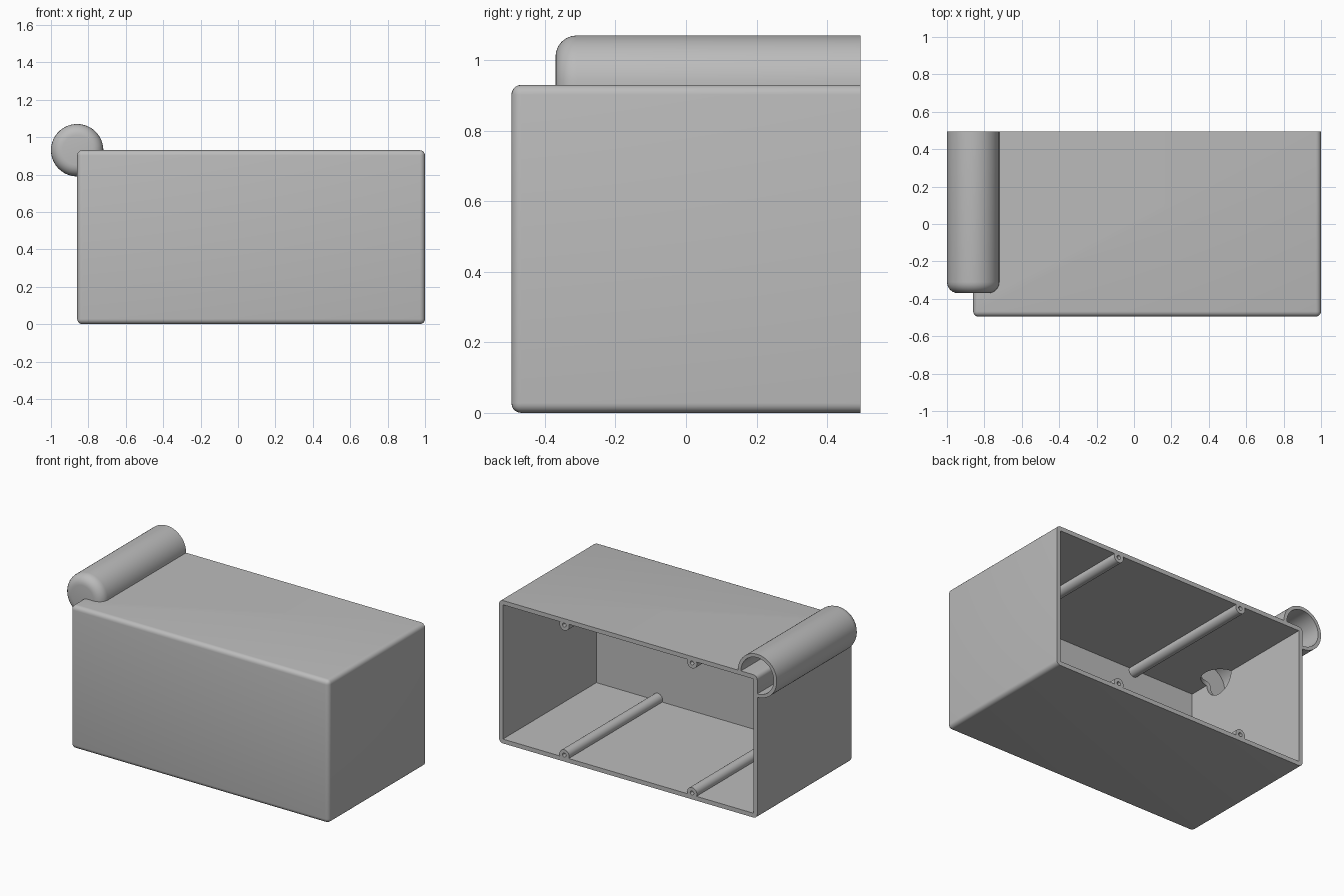
import bpy, bmesh, math
from mathutils import Vector

BACK, FRONT = 0.495, -0.495
LEFT, RIGHT, TOP = -0.86, 1.0, 0.93
WALL = 0.028

cube = bpy.data.objects.get("Cube")
if cube:
    bpy.data.objects.remove(cube)

grey = bpy.data.materials.new("matte grey")
grey.use_nodes = True
colour = (0.5, 0.5, 0.5, 1)
grey.diffuse_color = colour
grey.node_tree.nodes["Principled BSDF"].inputs["Base Color"].default_value = colour


def finish(name, bm):
    bmesh.ops.recalc_face_normals(bm, faces=bm.faces)
    mesh = bpy.data.meshes.new(name)
    bm.to_mesh(mesh)
    bm.free()
    mesh.materials.append(grey)
    obj = bpy.data.objects.new(name, mesh)
    bpy.context.collection.objects.link(obj)
    return obj


def block(name, low, high, bevel=0):
    """Box between two corners; bevels every edge not on the back plane."""
    bm = bmesh.new()
    bmesh.ops.create_cube(bm, size=1)
    low, high = Vector(low), Vector(high)
    for v in bm.verts:
        v.co = (low + high) / 2 + v.co * (high - low)
    if bevel:
        edges = [e for e in bm.edges if any(v.co.y < high.y - 0.01 for v in e.verts)]
        bmesh.ops.bevel(bm, geom=edges, offset=bevel, segments=5, profile=0.5, affect='EDGES')
    return finish(name, bm)


def lathe(name, profile, x, z, steps):
    """Spin (radius, y) points about a line parallel to y."""
    bm = bmesh.new()
    verts = [bm.verts.new((x + r, y, z)) for r, y in profile]
    edges = [bm.edges.new(pair) for pair in zip(verts, verts[1:])]
    bmesh.ops.spin(bm, geom=verts + edges, cent=(x, 0, z), axis=(0, 1, 0),
                   angle=math.tau, steps=steps)
    bmesh.ops.remove_doubles(bm, verts=bm.verts, dist=1e-5)
    return finish(name, bm)


def boolean(obj, other, operation, keep=False):
    mod = obj.modifiers.new(operation.lower(), 'BOOLEAN')
    mod.operation, mod.object, mod.solver = operation, other, 'EXACT'
    bpy.context.view_layer.objects.active = obj
    bpy.ops.object.modifier_apply(modifier=mod.name)
    if not keep:
        bpy.data.objects.remove(other)


def smooth(obj):
    bpy.ops.object.select_all(action='DESELECT')
    obj.select_set(True)
    bpy.context.view_layer.objects.active = obj
    bpy.ops.object.shade_smooth_by_angle(angle=math.radians(30))


# Open-backed housing with rounded outer edges
housing = block("housing", (LEFT, FRONT, 0), (RIGHT, BACK, TOP), bevel=0.028)
cavity = block("cavity_cutter", (LEFT + WALL, FRONT + WALL, WALL),
               (RIGHT - WALL, BACK + 0.1, TOP - WALL))
cavity.hide_render = True
boolean(housing, cavity, 'DIFFERENCE', keep=True)

# Hollow tube along the top corner, closed and rounded at the front
R, BORE, ROUND, END = 0.14, 0.118, 0.06, -0.37
arc = [(R - ROUND + ROUND * math.sin(a), END + ROUND - ROUND * math.cos(a))
       for a in (i * math.pi / 12 for i in range(7))]
tube = lathe("corner_tube", [(0, END)] + arc + [(R, BACK), (BORE, BACK),
             (BORE, END + 0.022), (0, END + 0.022)], LEFT, TOP, 64)
boolean(tube, cavity, 'DIFFERENCE')
boolean(housing, tube, 'UNION')

# Passage between the tube and the inside of the housing
bm = bmesh.new()
bmesh.ops.create_uvsphere(bm, u_segments=32, v_segments=16, radius=0.112)
bmesh.ops.translate(bm, verts=bm.verts, vec=(LEFT + 0.02, -0.225, TOP - 0.02))
passage = finish("passage_cutter", bm)
passage.hide_render = True
boolean(housing, passage, 'DIFFERENCE')
smooth(housing)

# Screw posts along the floor and ceiling, drilled from the back
for side, x in (("left", 0.53), ("right", -0.39)):
    for level, z in (("lower", 0.042), ("upper", TOP - 0.042)):
        post = lathe(f"{level}_{side}_screw_post",
                     [(0, FRONT + 0.01), (0.035, FRONT + 0.01), (0.035, BACK),
                      (0.013, BACK), (0.013, BACK - 0.2), (0, BACK - 0.2)], x, z, 24)
        smooth(post)
